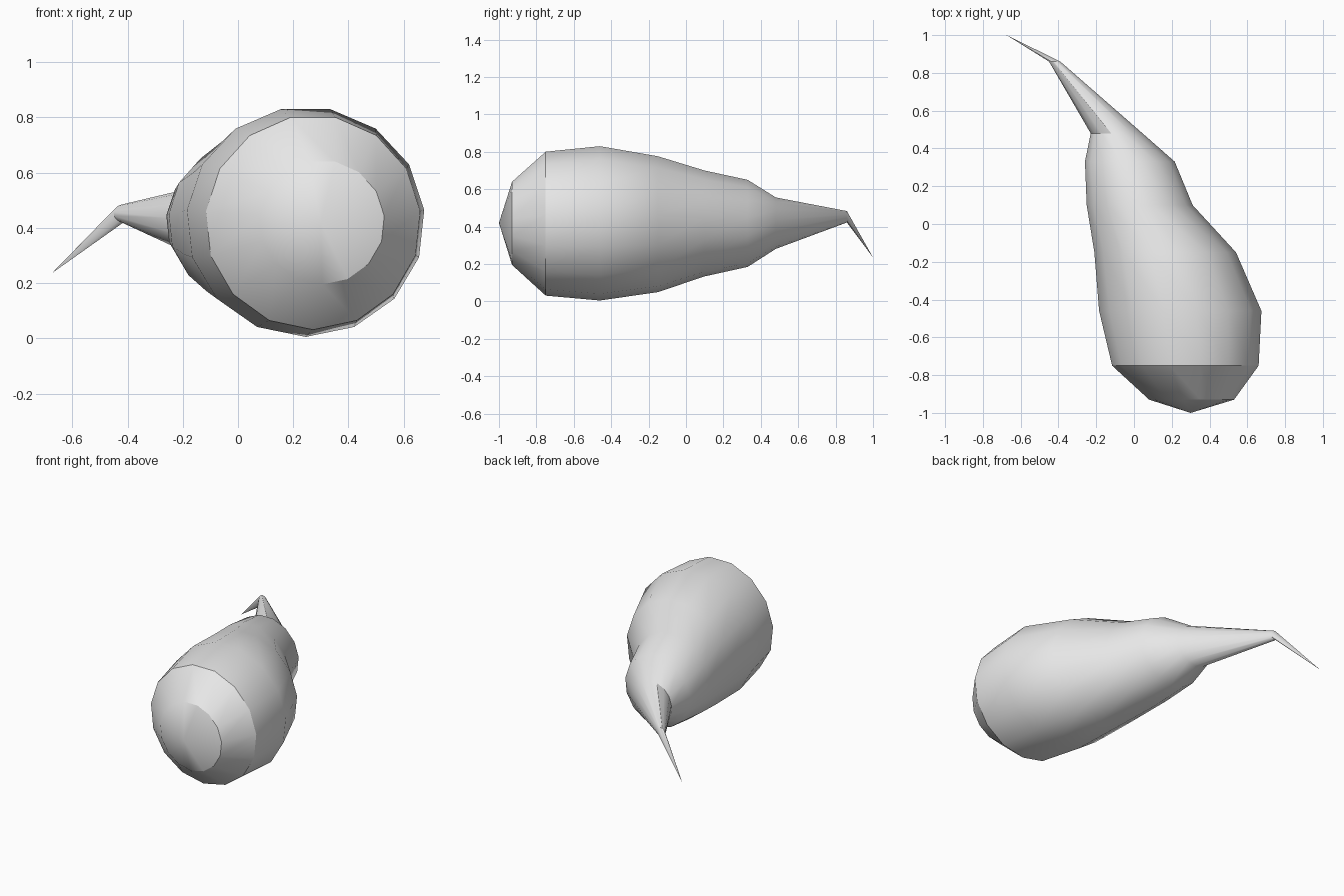
import bpy, bmesh, math

if "Cube" in bpy.data.objects:
    bpy.data.objects.remove(bpy.data.objects["Cube"])

SIDES = 15
# cross-sections along the body: y, centre x, centre z, radius x, radius z
RINGS = [
    (-0.93, 0.305, 0.42, 0.226, 0.225),
    (-0.75, 0.272, 0.42, 0.390, 0.389),
    (-0.46, 0.245, 0.422, 0.432, 0.417),
    (-0.15, 0.165, 0.417, 0.377, 0.367),
    (0.10, 0.030, 0.42, 0.282, 0.286),
    (0.33, -0.022, 0.42, 0.239, 0.235),
    (0.48, -0.092, 0.42, 0.138, 0.139),
    (0.86, -0.420, 0.453, 0.030, 0.031),
]
NOSE = (0.30, -1.0, 0.42)
TAIL_TIP = (-0.675, 1.0, 0.235)

bm = bmesh.new()
rings = []
for y, cx, cz, rx, rz in RINGS:
    ring = []
    for i in range(SIDES):
        a = -math.pi / 2 + 2 * math.pi * i / SIDES
        ring.append(bm.verts.new((cx + rx * math.cos(a), y, cz + rz * math.sin(a))))
    rings.append(ring)

# rounded front, swollen body and tapering tail
nose = bm.verts.new(NOSE)
tip = bm.verts.new(TAIL_TIP)
for i in range(SIDES):
    j = (i + 1) % SIDES
    bm.faces.new((nose, rings[0][i], rings[0][j]))
    for r0, r1 in zip(rings, rings[1:]):
        bm.faces.new((r0[i], r1[i], r1[j], r0[j]))
    bm.faces.new((rings[-1][i], tip, rings[-1][j]))
bmesh.ops.recalc_face_normals(bm, faces=bm.faces)

mesh = bpy.data.meshes.new("body")
bm.to_mesh(mesh)
bm.free()
body = bpy.data.objects.new("body", mesh)
bpy.context.collection.objects.link(body)

# plain light grey
grey = bpy.data.materials.new("light_grey")
grey.diffuse_color = (0.8, 0.8, 0.8, 1)
grey.use_nodes = True
grey.node_tree.nodes["Principled BSDF"].inputs["Base Color"].default_value = grey.diffuse_color
mesh.materials.append(grey)

bpy.context.view_layer.objects.active = body
body.select_set(True)
bpy.ops.object.shade_smooth_by_angle(angle=math.radians(30))
